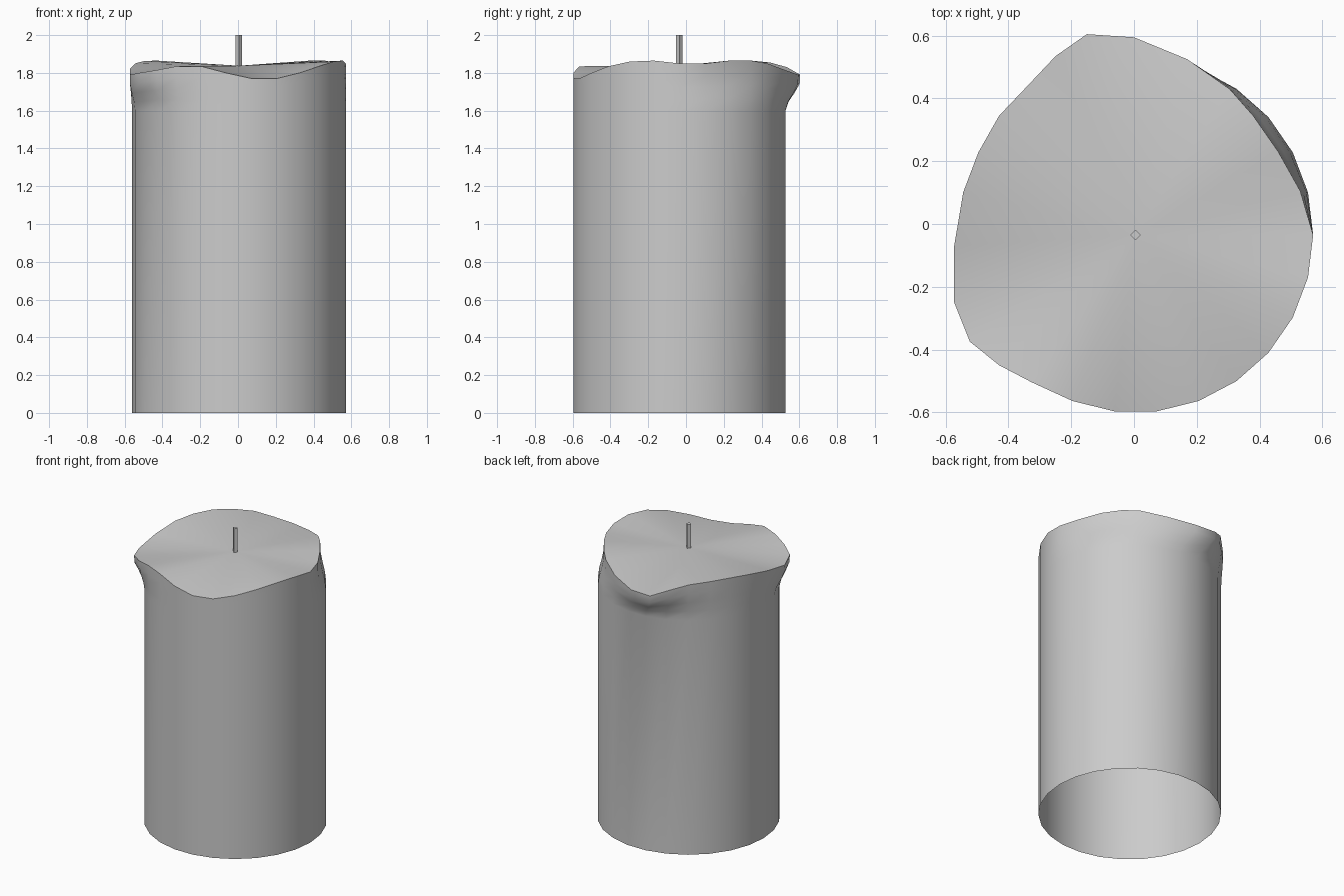
import bpy, bmesh
from math import cos, sin, tau

if "Cube" in bpy.data.objects:
    bpy.data.objects.remove(bpy.data.objects["Cube"])

N, R, CX, CY = 26, 0.566, 0.005, -0.035
BASE_Z, WICK_Z = 1.60, 1.838

# Melted rim: height at each of the 26 sides, anticlockwise from +x
rim_z = [1.85, 1.85, 1.865, 1.865, 1.85, 1.815, 1.79, 1.79, 1.83, 1.855, 1.865,
         1.863, 1.85, 1.82, 1.79, 1.80, 1.815, 1.835, 1.835, 1.80, 1.77, 1.77,
         1.80, 1.835, 1.86, 1.865]
# Sides where the rim leans away from the plain cylinder (x, y)
rim_xy = {1: (.53, .105), 2: (.46, .23), 3: (.38, .345), 4: (.305, .43),
          5: (.17, .525), 6: (0, .595), 7: (-.15, .605), 8: (-.25, .535),
          9: (-.335, .445), 10: (-.43, .345), 13: (-.573, -.07),
          14: (-.573, -.25), 15: (-.523, -.375), 16: (-.43, -.45),
          17: (-.325, -.505)}
# Flare profile: (fraction of height above BASE_Z, fraction of lean)
flare = [(0, 0), (.25, .2), (.5, .62), (.75, .96), (1, 1)]


def make_object(name, bm):
    me = bpy.data.meshes.new(name)
    bmesh.ops.recalc_face_normals(bm, faces=bm.faces)
    bm.to_mesh(me)
    bm.free()
    ob = bpy.data.objects.new(name, me)
    bpy.context.collection.objects.link(ob)
    return ob


# Wax body: open-bottomed wall with melted lip and a fan top
bm = bmesh.new()
base = [(CX + R * cos(tau * k / N), CY + R * sin(tau * k / N)) for k in range(N)]
rings = [[bm.verts.new((x, y, 0)) for x, y in base]]
for t, w in flare:
    ring = []
    for k, (x, y) in enumerate(base):
        rx, ry = rim_xy.get(k, (x, y))
        ring.append(bm.verts.new((x + (rx - x) * w, y + (ry - y) * w,
                                  BASE_Z + (rim_z[k] - BASE_Z) * t)))
    rings.append(ring)
for lo, hi in zip(rings, rings[1:]):
    for k in range(N):
        j = (k + 1) % N
        bm.faces.new((lo[k], lo[j], hi[j], hi[k]))
centre = bm.verts.new((CX, CY, WICK_Z))
rim = rings[-1]
for k in range(N):
    bm.faces.new((rim[k], rim[(k + 1) % N], centre))
for f in bm.faces:
    f.smooth = True
for k in range(N):
    bm.edges.get((rim[k], rim[(k + 1) % N])).smooth = False
make_object("wax_body", bm)

# Wick: thin four-sided post
bm = bmesh.new()
bmesh.ops.create_cone(bm, cap_ends=True, segments=4, radius1=.017, radius2=.017,
                      depth=2 - WICK_Z + .01)
bmesh.ops.translate(bm, verts=bm.verts, vec=(CX, CY, (2 + WICK_Z - .01) / 2))
if max(v.co.x for v in bm.verts) - CX < .015:  # turn a corner towards the front
    from mathutils import Matrix, Vector
    bmesh.ops.rotate(bm, verts=bm.verts, cent=Vector((CX, CY, 0)),
                     matrix=Matrix.Rotation(tau / 8, 3, 'Z'))
make_object("wick", bm)
